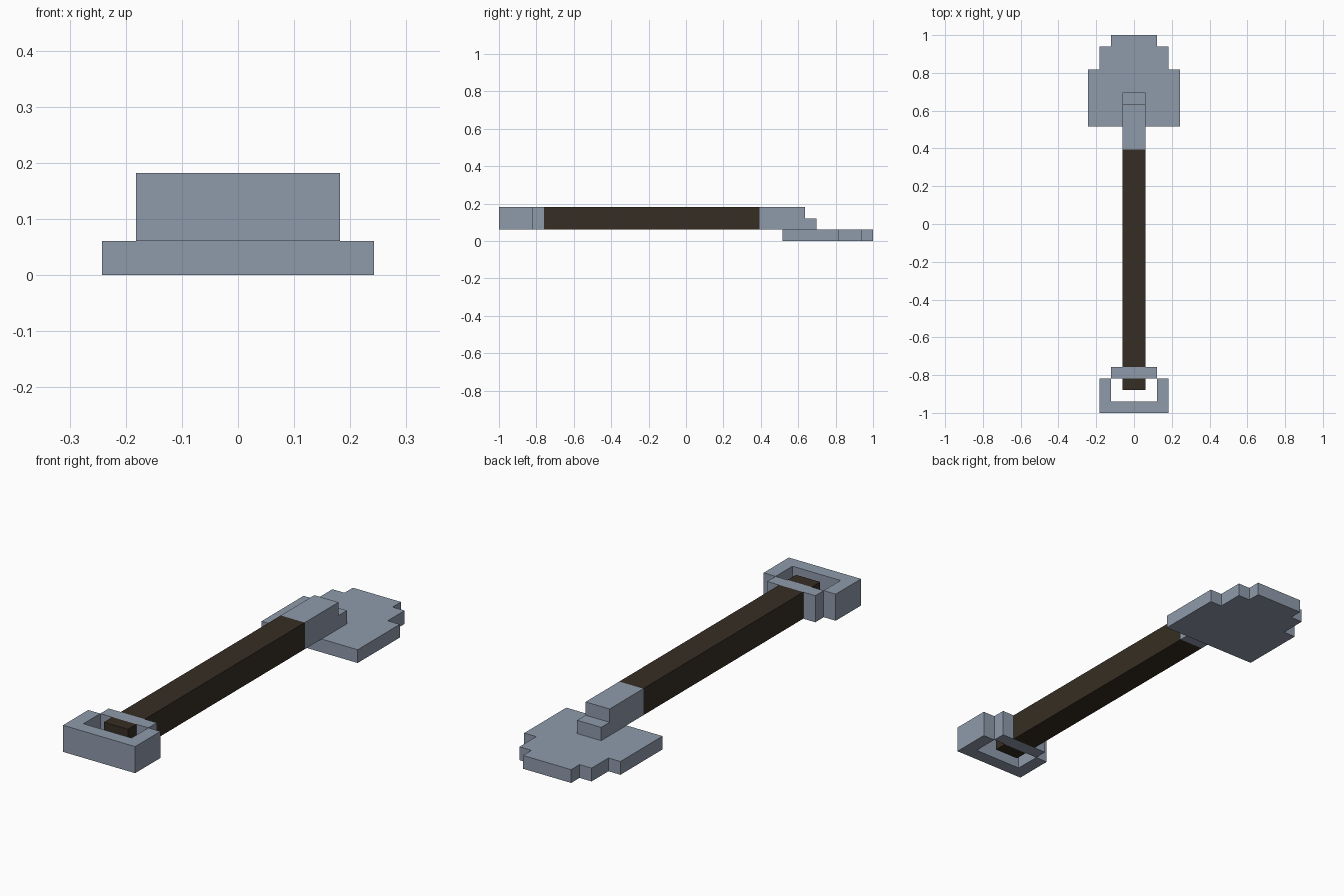
import bpy
import bmesh

cube = bpy.data.objects.get("Cube")
if cube:
    bpy.data.objects.remove(cube, do_unlink=True)

U = 2 / 33  # one block; the shovel is 33 blocks long


def material(name, rgb):
    m = bpy.data.materials.new(name)
    m.use_nodes = True
    m.diffuse_color = (*rgb, 1)
    bsdf = next(n for n in m.node_tree.nodes if n.type == 'BSDF_PRINCIPLED')
    bsdf.inputs["Base Color"].default_value = (*rgb, 1)
    bsdf.inputs["Roughness"].default_value = 0.8
    return m


steel = material("steel grey", (0.275, 0.328, 0.407))
wood = material("dark wood", (0.037, 0.027, 0.017))


def extrude_half(name, half, z0, z1, mat):
    """Mirror a half outline (x >= 0, in blocks) across x = 0 and extrude it in z."""
    outline = half + [(-x, y) for x, y in reversed(half)]
    bm = bmesh.new()
    face = bm.faces.new([bm.verts.new((x * U, y * U, z0 * U)) for x, y in outline])
    new = bmesh.ops.extrude_face_region(bm, geom=[face])["geom"]
    verts = [g for g in new if isinstance(g, bmesh.types.BMVert)]
    bmesh.ops.translate(bm, verts=verts, vec=(0, 0, (z1 - z0) * U))
    bmesh.ops.recalc_face_normals(bm, faces=bm.faces)
    mesh = bpy.data.meshes.new(name)
    bm.to_mesh(mesh)
    bm.free()
    mesh.materials.append(mat)
    obj = bpy.data.objects.new(name, mesh)
    bpy.context.collection.objects.link(obj)
    return obj


def bar(name, w, y0, y1, z0, z1, mat):
    return extrude_half(name, [(w, y0), (w, y1)], z0, z1, mat)


# Flat blade with a stepped tip
extrude_half("blade", [(4, 8.5), (4, 13.5), (3, 13.5), (3, 15.5),
                       (2, 15.5), (2, 16.5)], 0, 1, steel)

# Stepped socket joining the blade to the shaft
bar("socket", 1, 6.5, 10.5, 1, 3, steel)
bar("socket_lip", 1, 10.5, 11.5, 1, 2, steel)

# Wooden shaft, with its end stub passing the crossbar
bar("shaft", 1, -12.5, 6.5, 1, 3, wood)
bar("shaft_end", 1, -14.5, -13.5, 1, 3, wood)

# Handle: crossbar and U-shaped grip
bar("handle_crossbar", 2, -13.5, -12.5, 1, 3, steel)
extrude_half("handle_grip", [(3, -16.5), (3, -13.5), (2, -13.5), (2, -15.5)],
             1, 3, steel)
